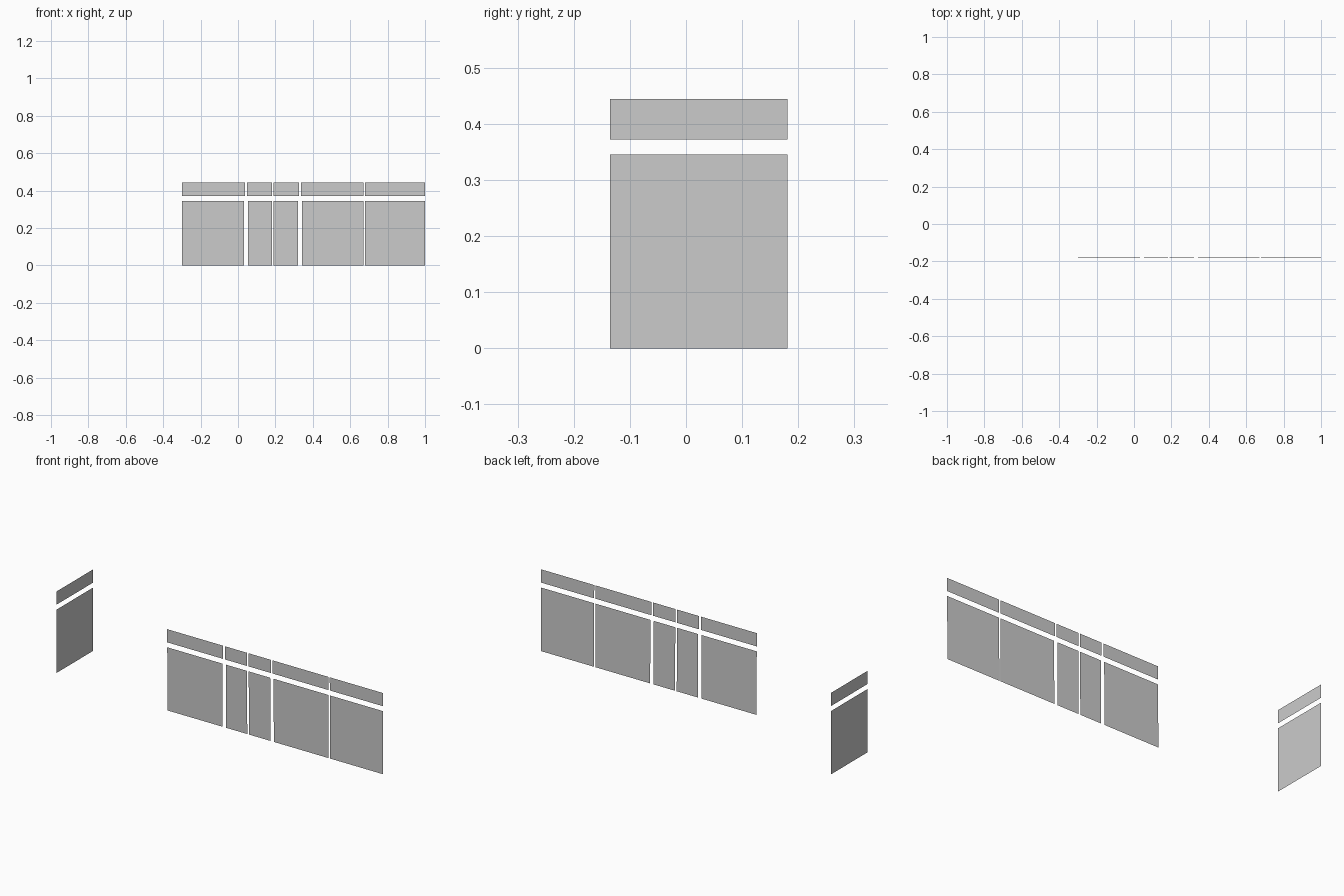
import bpy, bmesh

if "Cube" in bpy.data.objects:
    bpy.data.objects.remove(bpy.data.objects["Cube"])

LOWER_Z = (0.0, 0.345)
UPPER_Z = (0.372, 0.444)


def pane(name, corners):
    """One flat rectangular sheet from four corners."""
    mesh = bpy.data.meshes.new(name)
    bm = bmesh.new()
    bm.faces.new([bm.verts.new(c) for c in corners])
    bm.to_mesh(mesh)
    bm.free()
    obj = bpy.data.objects.new(name, mesh)
    bpy.context.collection.objects.link(obj)
    return obj


def front_y(z):
    # the front row leans forward very slightly towards the top
    return -0.1785 - 0.003 * z / 0.444


def front_pane(name, x0, x1, zs):
    a, b = zs
    pane(name, [(x0, front_y(a), a), (x1, front_y(a), a),
                (x1, front_y(b), b), (x0, front_y(b), b)])


def side_pane(name, y0, y1, zs):
    a, b = zs
    pane(name, [(-1, y1, a), (-1, y0, a), (-1, y0, b), (-1, y1, b)])


# front row: large windows and the narrow pair of door panes
lower = [("window_left", -0.30, 0.032), ("door_left", 0.053, 0.181),
         ("door_right", 0.191, 0.321), ("window_middle", 0.341, 0.672),
         ("window_right", 0.68, 1.0)]
upper = [("transom_left", -0.30, 0.037), ("transom_door_left", 0.048, 0.181),
         ("transom_door_right", 0.191, 0.326), ("transom_middle", 0.336, 0.672),
         ("transom_right", 0.68, 1.0)]
for name, x0, x1 in lower:
    front_pane(name, x0, x1, LOWER_Z)
for name, x0, x1 in upper:
    front_pane(name, x0, x1, UPPER_Z)

# separate window on the left end
side_pane("side_window", -0.135, 0.181, LOWER_Z)
side_pane("side_transom", -0.135, 0.181, UPPER_Z)
